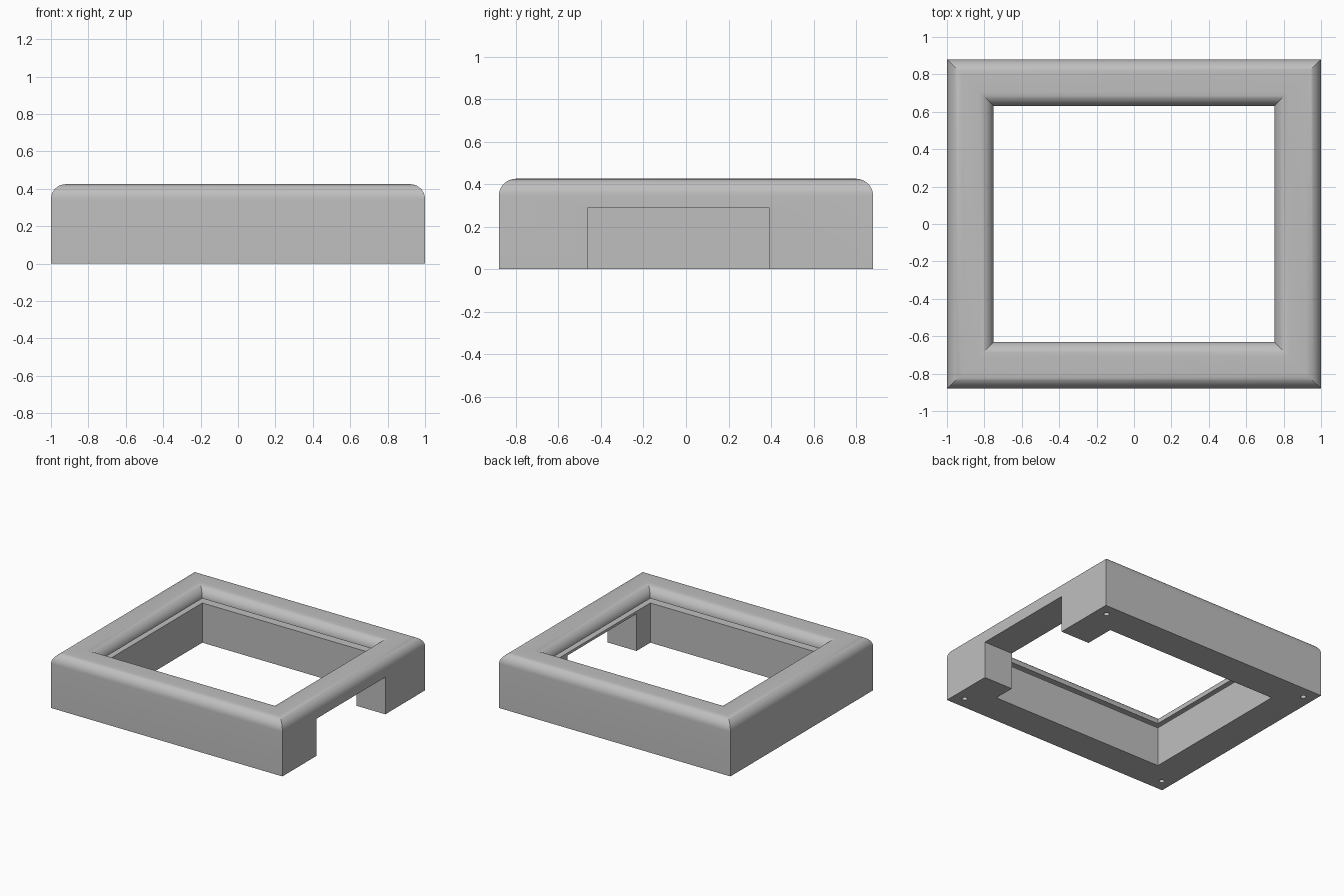
import bpy, bmesh
from math import sin, cos, pi, radians

if "Cube" in bpy.data.objects:
    bpy.data.objects.remove(bpy.data.objects["Cube"])

HX, HY = 1.0, 0.88          # outer half sizes
HEIGHT, RADIUS = 0.425, 0.08
WIDTH = 0.25                # rail width
SLOT_LOW, SLOT_HIGH, SLOT_DEPTH = 0.31, 0.345, 0.1
STEPS = 10

grey = bpy.data.materials.new("plain grey")
grey.use_nodes = True
grey.diffuse_color = (0.52, 0.52, 0.52, 1)
grey.node_tree.nodes["Principled BSDF"].inputs["Base Color"].default_value = grey.diffuse_color


def finish(bm, name):
    bmesh.ops.recalc_face_normals(bm, faces=bm.faces)
    mesh = bpy.data.meshes.new(name)
    bm.to_mesh(mesh)
    bm.free()
    mesh.materials.append(grey)
    obj = bpy.data.objects.new(name, mesh)
    bpy.context.collection.objects.link(obj)
    return obj


def cut(target, cutter):
    mod = target.modifiers.new("cut", "BOOLEAN")
    mod.operation, mod.solver, mod.object = "DIFFERENCE", "EXACT", cutter
    cutter.hide_render = True
    bpy.context.view_layer.objects.active = target
    bpy.ops.object.modifier_apply(modifier=mod.name)
    bpy.data.objects.remove(cutter)


# Rail cross-section: (distance inward from the outer edge, height)
angles = [i * pi / 2 / STEPS for i in range(STEPS + 1)]
shoulder = HEIGHT - RADIUS
profile = [(0, 0)]
profile += [(RADIUS - RADIUS * cos(a), shoulder + RADIUS * sin(a)) for a in angles]
profile += [(WIDTH - RADIUS + RADIUS * sin(a), shoulder + RADIUS * cos(a)) for a in angles]
profile += [(WIDTH - SLOT_DEPTH, SLOT_HIGH), (WIDTH - SLOT_DEPTH, SLOT_LOW),
            (WIDTH, SLOT_LOW), (WIDTH, 0)]

# Four mitred rails with an inner slot
bm = bmesh.new()
rings = [[bm.verts.new((sx * (HX - d), sy * (HY - d), z)) for d, z in profile]
         for sx, sy in ((-1, -1), (1, -1), (1, 1), (-1, 1))]
count = len(profile)
for k in range(4):
    a, b = rings[k], rings[(k + 1) % 4]
    for i in range(count):
        j = (i + 1) % count
        bm.faces.new((a[i], b[i], b[j], a[j]))
frame = finish(bm, "frame")

# Opening through the lower part of one side rail
bm = bmesh.new()
bmesh.ops.create_cube(bm, size=1)
bmesh.ops.scale(bm, vec=(0.6, 0.85, 0.49), verts=bm.verts)
bmesh.ops.translate(bm, vec=(0.95, -0.035, 0.045), verts=bm.verts)
cut(frame, finish(bm, "side_opening_cutter"))

# Screw holes under the corners
bm = bmesh.new()
for sx in (-1, 1):
    for sy in (-1, 1):
        hole = bmesh.ops.create_cone(bm, cap_ends=True, segments=24,
                                     radius1=0.02, radius2=0.02, depth=0.4)
        bmesh.ops.translate(bm, vec=(sx * 0.915, sy * 0.785, 0), verts=hole["verts"])
cut(frame, finish(bm, "screw_hole_cutter"))

# Smooth rounded edges, sharp corners
bpy.ops.object.select_all(action="DESELECT")
frame.select_set(True)
bpy.context.view_layer.objects.active = frame
bpy.ops.object.shade_smooth_by_angle(angle=radians(30))
